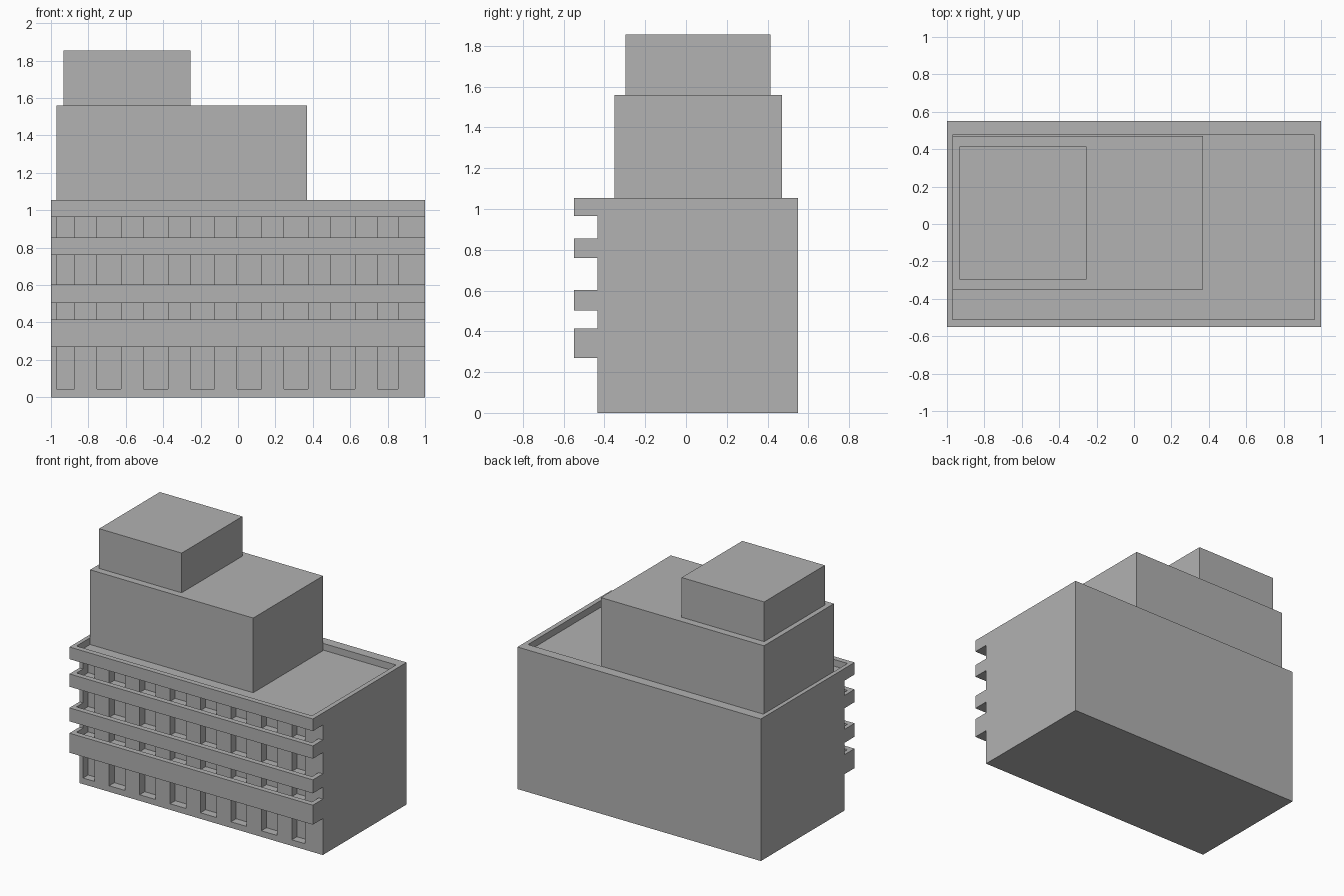
import bpy, bmesh
from mathutils import Matrix, Vector

cube = bpy.data.objects.get("Cube")
if cube:
    bpy.data.objects.remove(cube)

GREY = (0.445, 0.445, 0.445, 1)
concrete = bpy.data.materials.new("grey concrete")
concrete.use_nodes = True
concrete.diffuse_color = GREY
concrete.node_tree.nodes["Principled BSDF"].inputs["Base Color"].default_value = GREY


def make_object(name, bm):
    bmesh.ops.recalc_face_normals(bm, faces=bm.faces)
    mesh = bpy.data.meshes.new(name)
    bm.to_mesh(mesh)
    bm.free()
    mesh.materials.append(concrete)
    obj = bpy.data.objects.new(name, mesh)
    bpy.context.scene.collection.objects.link(obj)
    return obj


def boxes(name, spans):
    """One object of boxes, each given as x, y and z ranges."""
    bm = bmesh.new()
    for span in spans:
        centre = Vector([(a + b) / 2 for a, b in span])
        size = Vector([b - a for a, b in span])
        bmesh.ops.create_cube(bm, size=1, matrix=Matrix.LocRotScale(centre, None, size))
    return make_object(name, bm)


FRONT, WALL, GLASS, BACK = -0.55, -0.433, -0.373, 0.55
TOP, ROOF = 1.055, 1.005
BANDS = [(0.27, 0.415), (0.503, 0.603), (0.76, 0.855), (0.965, TOP)]
TRAY = 0.05                 # depth of the balcony floors below their rims
INNER = (-0.97, 0.965)      # clear width inside the rims

# Main block: a side profile with projecting balconies, extruded across x
profile = [(WALL, 0)]
for low, high in BANDS:
    profile += [(WALL, low), (FRONT, low), (FRONT, high), (WALL, high)]
profile[-1] = (BACK, TOP)
profile.append((BACK, 0))
bm = bmesh.new()
side = bm.faces.new([bm.verts.new((-1, y, z)) for y, z in profile])
sweep = bmesh.ops.extrude_face_region(bm, geom=[side])
bmesh.ops.translate(bm, vec=(2, 0, 0),
                    verts=[v for v in sweep["geom"] if isinstance(v, bmesh.types.BMVert)])
block = make_object("main_block", bm)

# Cutters: sunken roof, balcony floors and window recesses
roof = boxes("roof_cutter", [(INNER, (-0.51, 0.477), (ROOF, TOP + 0.1))])
trays = boxes("balcony_cutter",
              [(INNER, (-0.51, WALL), (high - TRAY, high + 0.03)) for low, high in BANDS[:-1]])
sills = [0.045] + [high - TRAY for low, high in BANDS[:-1]]
openings = []
for sill, (head, _) in zip(sills, BANDS):
    for i in range(8):
        left = -1.005 + i * 0.25
        right = left + 0.13 if i < 7 else 0.855
        openings.append(((max(left, INNER[0]), right), (GLASS, WALL - 0.03), (sill, head)))
openings = [(x, (y[1], y[0]), z) for x, y, z in openings]
windows = boxes("window_cutter", openings)

cutters = [roof, trays, windows]
for cutter in cutters:
    cutter.hide_render = True
    cut = block.modifiers.new(cutter.name, "BOOLEAN")
    cut.operation = "DIFFERENCE"
    cut.solver = "EXACT"
    cut.object = cutter

# Bake the cuts and drop the cutters
bpy.context.view_layer.update()
graph = bpy.context.evaluated_depsgraph_get()
carved = bpy.data.meshes.new_from_object(block.evaluated_get(graph))
block.modifiers.clear()
block.data = carved
for cutter in cutters:
    bpy.data.objects.remove(cutter)

# Set-back upper storeys
boxes("middle_tower", [((-0.97, 0.37), (-0.35, 0.47), (ROOF, 1.56))])
boxes("top_tower", [((-0.933, -0.255), (-0.297, 0.415), (1.56, 1.855))])
